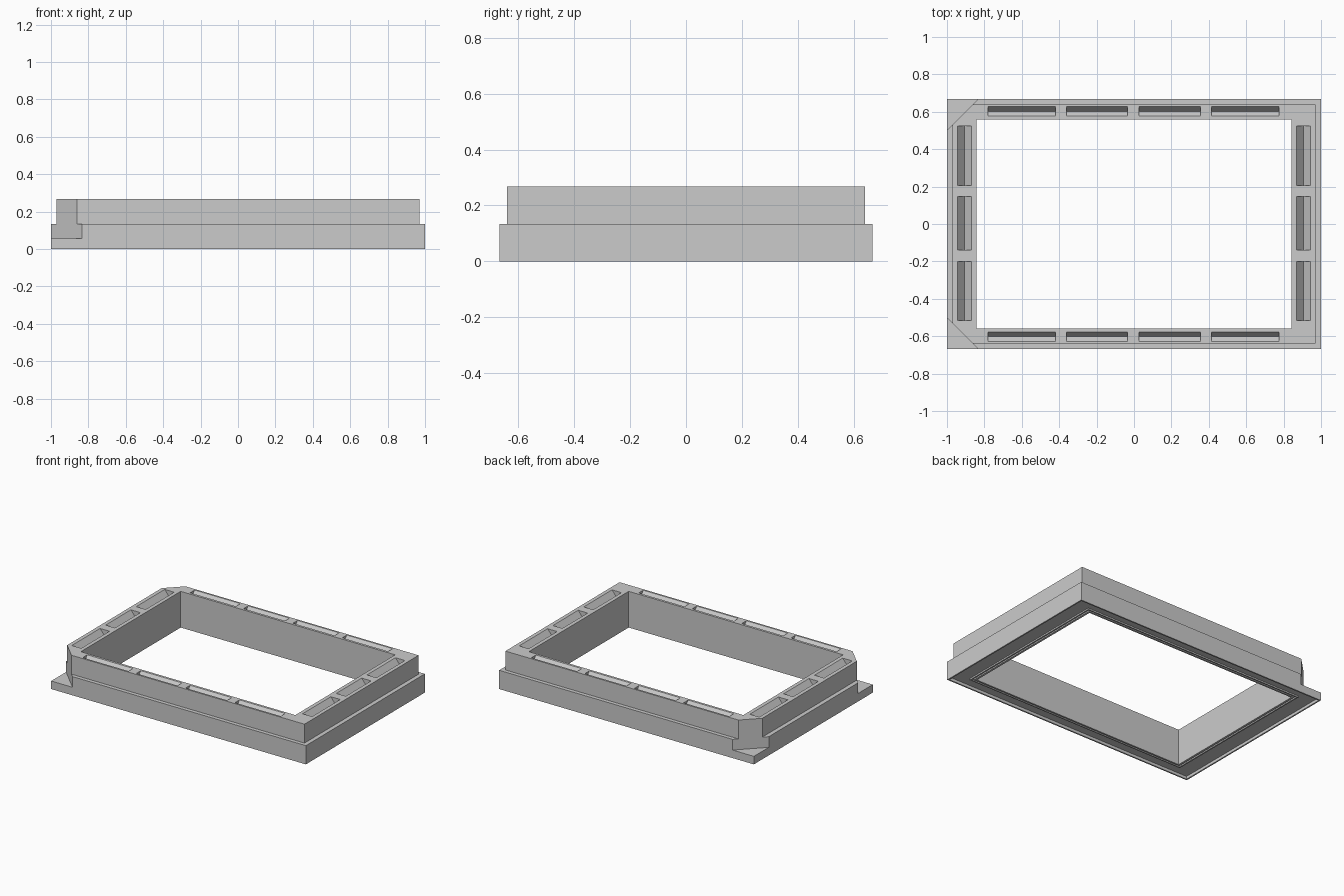
import bpy
import bmesh

cube = bpy.data.objects.get("Cube")
if cube:
    bpy.data.objects.remove(cube, do_unlink=True)

# Single matte grey
grey = bpy.data.materials.new("matte_grey")
grey.use_nodes = True
grey.diffuse_color = (0.6, 0.6, 0.6, 1)
bsdf = next(n for n in grey.node_tree.nodes if n.type == "BSDF_PRINCIPLED")
bsdf.inputs["Base Color"].default_value = (0.6, 0.6, 0.6, 1)


def make_object(name, bm):
    bmesh.ops.recalc_face_normals(bm, faces=bm.faces[:])
    mesh = bpy.data.meshes.new(name)
    bm.to_mesh(mesh)
    bm.free()
    mesh.materials.append(grey)
    obj = bpy.data.objects.new(name, mesh)
    bpy.context.collection.objects.link(obj)
    return obj


def add_prism(bm, profile, offset):
    """Close a prism from one end profile moved along an offset."""
    near = [bm.verts.new(p) for p in profile]
    far = [bm.verts.new([a + b for a, b in zip(p, offset)]) for p in profile]
    n = len(profile)
    bm.faces.new(near)
    bm.faces.new(far[::-1])
    for i in range(n):
        j = (i + 1) % n
        bm.faces.new((near[i], near[j], far[j], far[i]))


# Frame: a wall cross-section carried around four mitred corners
OUT_X, OUT_Y = 1.0, 0.667
IN_X, IN_Y = 0.842, 0.56
STEP, TOP, RECESS = 0.133, 0.267, 0.02
section = [
    (OUT_X, OUT_Y, 0), (OUT_X, OUT_Y, STEP),
    (OUT_X - 0.03, OUT_Y - 0.027, STEP), (OUT_X - 0.03, OUT_Y - 0.027, TOP),
    (IN_X, IN_Y, TOP), (IN_X, IN_Y, 0.01),
    (IN_X + 0.015, IN_Y + 0.012, 0.01), (IN_X + 0.015, IN_Y + 0.012, RECESS),
    (IN_X + 0.025, IN_Y + 0.022, RECESS), (IN_X + 0.025, IN_Y + 0.022, 0.01),
    (IN_X + 0.035, IN_Y + 0.03, 0.01), (IN_X + 0.035, IN_Y + 0.03, RECESS),
    (OUT_X - 0.01, OUT_Y - 0.01, RECESS), (OUT_X - 0.01, OUT_Y - 0.01, 0),
]
bm = bmesh.new()
rings = [[bm.verts.new((sx * x, sy * y, z))
          for sx, sy in ((1, 1), (-1, 1), (-1, -1), (1, -1))]
         for x, y, z in section]
for i, ring in enumerate(rings):
    following = rings[(i + 1) % len(rings)]
    for k in range(4):
        m = (k + 1) % 4
        bm.faces.new((ring[k], ring[m], following[m], following[k]))
frame = make_object("stepped_frame", bm)

# Cutters: two corner notches and the V grooves on the top
bm = bmesh.new()
for side in (1, -1):
    corner = [(-1.1, side * 0.4, 0.057), (-0.7, side * 0.8, 0.057),
              (-1.1, side * 0.8, 0.057)]
    add_prism(bm, corner, (0, 0, 0.4))

ABOVE = TOP + 0.02


def v_section(centre, half, depth):
    return [(centre - half, TOP), (centre, TOP - depth), (centre + half, TOP),
            (centre + half, ABOVE), (centre - half, ABOVE)]


for side in (1, -1):
    for start, end in ((-0.78, -0.42), (-0.36, -0.035),
                       (0.028, 0.355), (0.415, 0.775)):
        add_prism(bm, [(start, y, z) for y, z in v_section(side * 0.602, 0.025, 0.032)],
                  (end - start, 0, 0))
    for start, end in ((-0.517, -0.2), (-0.138, 0.146), (0.205, 0.525)):
        add_prism(bm, [(x, start, z) for x, z in v_section(side * 0.906, 0.037, 0.046)],
                  (0, end - start, 0))
cutter = make_object("notch_and_groove_cutter", bm)
cutter.hide_render = True

# Carve the frame, then drop the cutter
cut = frame.modifiers.new("carve", "BOOLEAN")
cut.operation = "DIFFERENCE"
cut.solver = "EXACT"
cut.object = cutter
bpy.context.view_layer.objects.active = frame
bpy.ops.object.modifier_apply(modifier=cut.name)
bpy.data.objects.remove(cutter, do_unlink=True)
